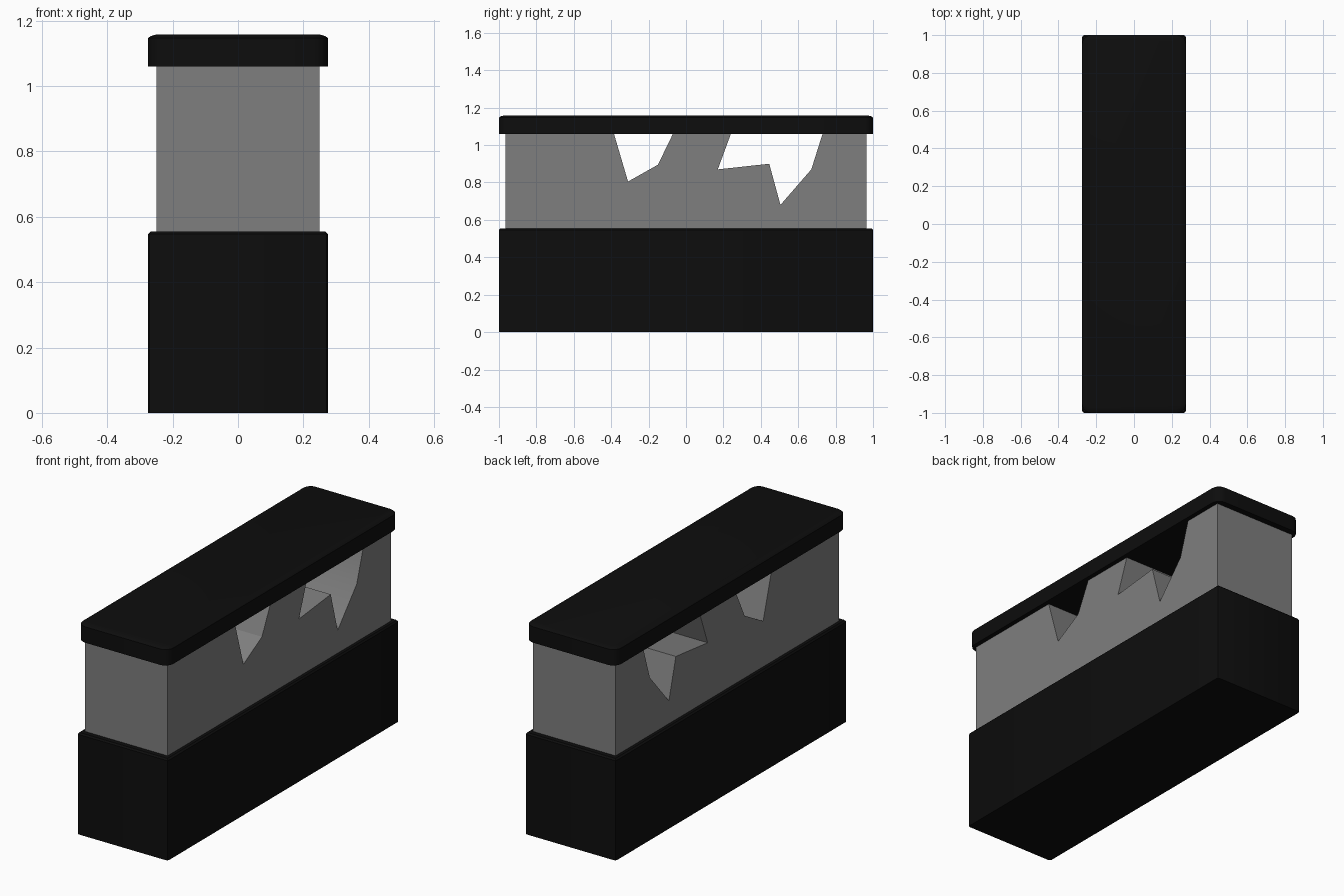
import bpy
import bmesh
import math

# Remove the default object
cube = bpy.data.objects.get("Cube")
if cube:
    bpy.data.objects.remove(cube, do_unlink=True)


def make_material(name, value):
    mat = bpy.data.materials.new(name)
    mat.use_nodes = True
    color = (value, value, value, 1)
    mat.diffuse_color = color
    mat.node_tree.nodes["Principled BSDF"].inputs["Base Color"].default_value = color
    return mat


def finish(bm, name, mat):
    bmesh.ops.recalc_face_normals(bm, faces=bm.faces)
    mesh = bpy.data.meshes.new(name)
    bm.to_mesh(mesh)
    bm.free()
    mesh.materials.append(mat)
    obj = bpy.data.objects.new(name, mesh)
    bpy.context.collection.objects.link(obj)
    bpy.ops.object.select_all(action="DESELECT")
    obj.select_set(True)
    bpy.context.view_layer.objects.active = obj
    bpy.ops.object.shade_smooth_by_angle(angle=math.radians(30))
    return obj


def rounded_outline(half_x, half_y, radius, steps):
    """Rectangle with rounded corners, counter-clockwise."""
    points = []
    for corner, (sx, sy) in enumerate([(1, 1), (-1, 1), (-1, -1), (1, -1)]):
        for i in range(steps + 1):
            a = math.pi / 2 * (corner + i / steps)
            points.append((sx * (half_x - radius) + radius * math.cos(a),
                           sy * (half_y - radius) + radius * math.sin(a)))
    return points


def slab(name, mat, half_x, half_y, radius, steps, levels):
    """Stack rounded outlines given as (height, inset) and close both ends."""
    bm = bmesh.new()
    rings = []
    for z, inset in levels:
        outline = rounded_outline(half_x - inset, half_y - inset, radius - inset, steps)
        rings.append([bm.verts.new((x, y, z)) for x, y in outline])
    for low, high in zip(rings, rings[1:]):
        for i in range(len(low)):
            j = (i + 1) % len(low)
            bm.faces.new((low[i], low[j], high[j], high[i]))
    bm.faces.new(rings[0][::-1])
    bm.faces.new(rings[-1])
    return finish(bm, name, mat)


black = make_material("matte black", 0.004)
grey = make_material("mid grey", 0.21)

# Base block and lid
slab("base_block", black, 0.275, 1.0, 0.012, 2, [(0, 0), (0.547, 0), (0.555, 0.008)])
slab("lid", black, 0.275, 1.0, 0.05, 5, [(1.06, 0), (1.147, 0), (1.153, 0.008), (1.158, 0.025)])

# Grey core: side profile with two jagged notches, extruded across the width
top, bottom, end, half_width = 1.06, 0.555, 0.966, 0.25
small_notch = [(-0.385, top), (-0.31, 0.805), (-0.15, 0.895), (-0.07, top)]
large_notch = [(0.24, top), (0.17, 0.87), (0.445, 0.9), (0.505, 0.68), (0.67, 0.87), (0.73, top)]
profile = ([(-end, bottom), (-end, top)] + small_notch + large_notch
           + [(end, top), (end, bottom)])
bm = bmesh.new()
side = bm.faces.new([bm.verts.new((-half_width, y, z)) for y, z in profile])
extruded = bmesh.ops.extrude_face_region(bm, geom=[side], use_keep_orig=True)
moved = [g for g in extruded["geom"] if isinstance(g, bmesh.types.BMVert)]
bmesh.ops.translate(bm, verts=moved, vec=(2 * half_width, 0, 0))
finish(bm, "notched_core", grey)
